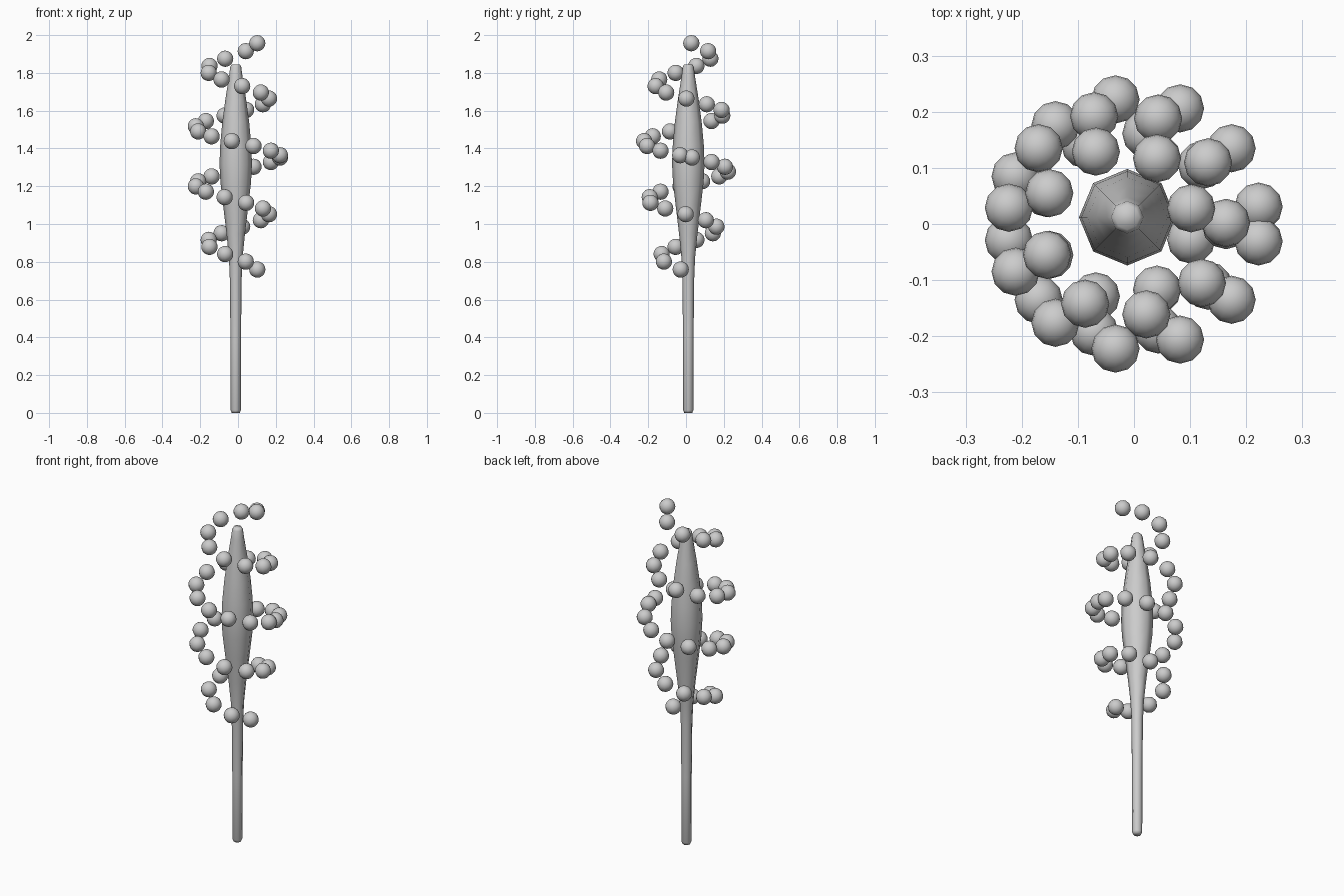
import bpy, bmesh
from math import cos, sin, pi

MID_Z = 1.358      # the bead spiral is symmetric about this height
BEAD_R = 0.043


def add_object(name, bm):
    bmesh.ops.recalc_face_normals(bm, faces=bm.faces)
    for f in bm.faces:
        f.smooth = True
    me = bpy.data.meshes.new(name)
    bm.to_mesh(me)
    bm.free()
    ob = bpy.data.objects.new(name, me)
    bpy.context.collection.objects.link(ob)
    return ob


# Eight-sided stalk with a swollen head: (radius, height)
profile = [(0.021, 0.0), (0.027, 0.014), (0.028, 0.4), (0.031, 0.70),
           (0.036, 0.82), (0.049, 0.95), (0.067, 1.10), (0.081, 1.22),
           (0.086, 1.32), (0.082, 1.42), (0.071, 1.54), (0.055, 1.66),
           (0.036, 1.78), (0.029, 1.832), (0.022, 1.845)]
bm = bmesh.new()
rings = [[bm.verts.new((-0.012 + r * cos(i * pi / 4), 0.012 + r * sin(i * pi / 4), z))
          for i in range(8)] for r, z in profile]
for a, b in zip(rings, rings[1:]):
    for i in range(8):
        j = (i + 1) % 8
        bm.faces.new((a[i], a[j], b[j], b[i]))
bm.faces.new(rings[0][::-1])
bm.faces.new(rings[-1])
add_object("stalk", bm)

# Upper half of the bead spiral, from the middle up
path = [(0.222, -0.031, 1.364), (0.174, -0.135, 1.388), (0.082, -0.206, 1.413),
        (-0.033, -0.222, 1.439), (-0.140, -0.176, 1.464), (-0.211, -0.085, 1.490),
        (-0.223, 0.029, 1.517), (-0.170, 0.135, 1.545), (-0.071, 0.192, 1.574),
        (0.043, 0.188, 1.604), (0.132, 0.110, 1.634), (0.164, 0.002, 1.664),
        (0.121, -0.105, 1.696), (0.022, -0.161, 1.730), (-0.087, -0.142, 1.765),
        (-0.155, -0.055, 1.800), (-0.151, 0.055, 1.837), (-0.068, 0.129, 1.875),
        (0.041, 0.117, 1.915), (0.102, 0.028, 1.957)]

# Lower half is the same path turned half a turn about the x axis
lower = [(x, -y, 2 * MID_Z - z) for x, y, z in path]

master = bmesh.new()
bmesh.ops.create_uvsphere(master, u_segments=12, v_segments=10, radius=BEAD_R)
bead = add_object("bead", master)
bead.location = path[0]
for p in path[1:] + lower:
    ob = bpy.data.objects.new("bead", bead.data)
    ob.location = p
    bpy.context.collection.objects.link(ob)
